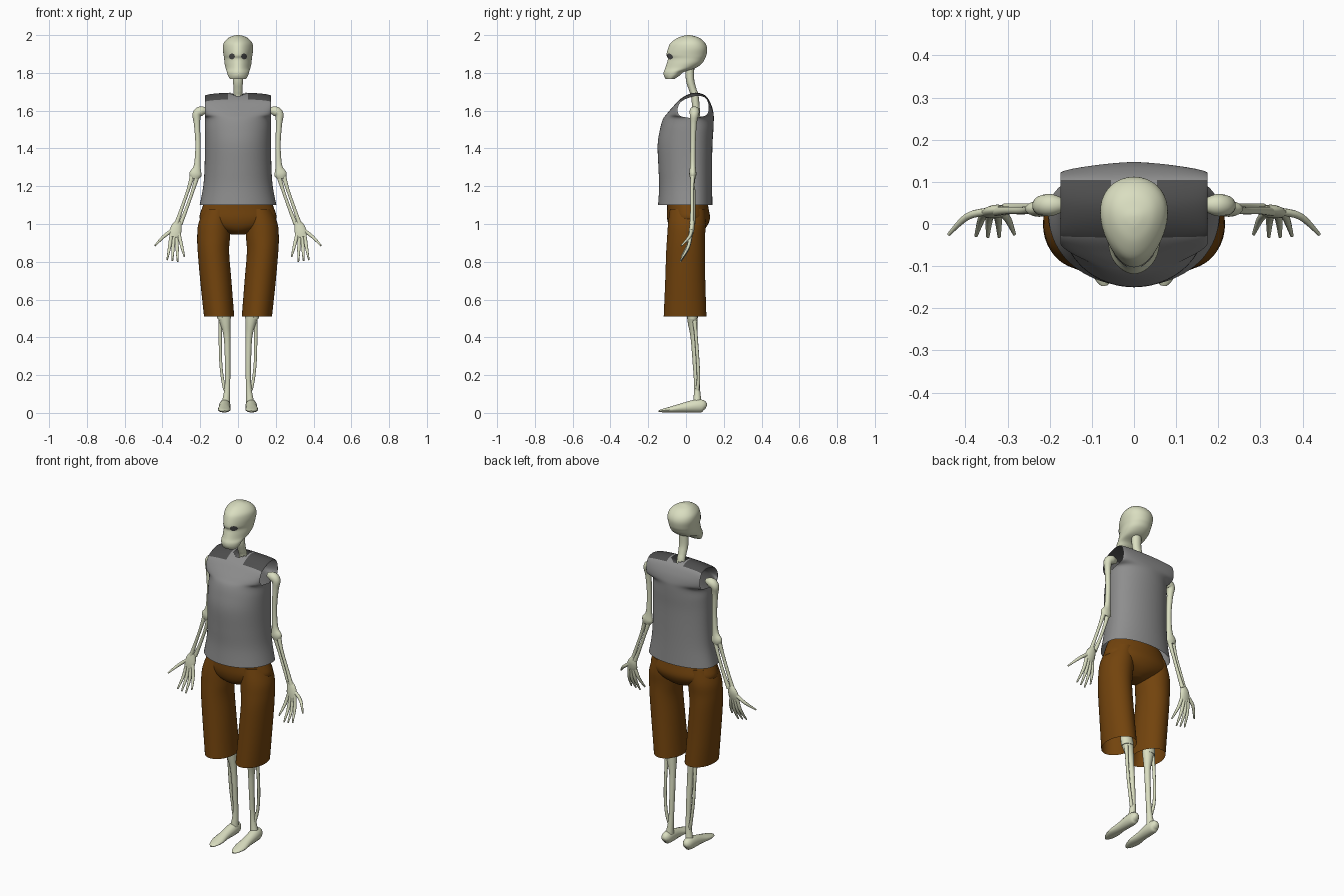
import bpy, bmesh, math
from mathutils import Vector
from mathutils.bvhtree import BVHTree


def material(name, rgb):
    m = bpy.data.materials.new(name)
    m.diffuse_color = (*rgb, 1)
    return m


BONE = material("bone", (0.70, 0.73, 0.53))
GREY = material("shirt grey", (0.27, 0.27, 0.27))
DARK = material("dark grey", (0.075, 0.075, 0.075))
BROWN = material("shorts brown", (0.17, 0.057, 0.004))


def smooth_keys(keys, n):
    """Catmull-Rom interpolation of key tuples, n steps per span."""
    out = []
    for i in range(len(keys) - 1):
        a, b, c, d = (keys[min(max(i + k, 0), len(keys) - 1)] for k in (-1, 0, 1, 2))
        for j in range(n):
            t = j / n
            out.append(tuple(
                0.5 * (2 * q + (r - p) * t + (2 * p - 5 * q + 4 * r - s) * t * t
                       + (3 * q - p - 3 * r + s) * t ** 3)
                for p, q, r, s in zip(a, b, c, d)))
    return out + [keys[-1]]


def finish(name, bm, mats, mirror=False):
    bmesh.ops.recalc_face_normals(bm, faces=bm.faces)
    me = bpy.data.meshes.new(name)
    bm.to_mesh(me)
    bm.free()
    for m in mats:
        me.materials.append(m)
    me.shade_smooth()
    me.set_sharp_from_angle(angle=math.radians(50))
    ob = bpy.data.objects.new(name, me)
    bpy.context.collection.objects.link(ob)
    if mirror:
        ob.modifiers.new("Mirror", 'MIRROR')
    return ob


def skin(name, rings, mat, caps, mirror):
    """Closed rings of points joined by quads."""
    bm = bmesh.new()
    vs = [[bm.verts.new(p) for p in r] for r in rings]
    n = len(vs[0])
    for a, b in zip(vs, vs[1:]):
        for i in range(n):
            bm.faces.new((a[i], a[(i + 1) % n], b[(i + 1) % n], b[i]))
    if caps[0]:
        bm.faces.new(vs[0])
    if caps[1]:
        bm.faces.new(vs[-1])
    return finish(name, bm, [mat], mirror)


def loft(name, keys, mat, narrow=0.0, caps=(True, True), mirror=False, n=40):
    """Horizontal oval sections: keys are (z, x0, x1, front y, back y)."""
    rings = []
    for z, x0, x1, y0, y1 in smooth_keys(keys, 4):
        ring = []
        for i in range(n):
            t = 2 * math.pi * i / n
            ring.append(((x0 + x1) / 2 + (x1 - x0) / 2 * math.sin(t) * (1 - narrow * math.cos(t)),
                         (y0 + y1) / 2 - (y1 - y0) / 2 * math.cos(t), z))
        rings.append(ring)
    return skin(name, rings, mat, caps, mirror)


def tube(name, keys, ref=(0, 1, 0), mirror=True, n=14):
    """Bone along a path: keys are (x, y, z, radius along ref, other radius)."""
    pts = smooth_keys(keys, 4)
    ref = Vector(ref)
    rings = []
    for i, p in enumerate(pts):
        t = (Vector(pts[min(i + 1, len(pts) - 1)][:3]) - Vector(pts[max(i - 1, 0)][:3])).normalized()
        a = (ref - t * ref.dot(t)).normalized()
        b = t.cross(a)
        rings.append([Vector(p[:3]) + a * p[3] * math.cos(w) + b * p[4] * math.sin(w)
                      for w in (2 * math.pi * k / n for k in range(n))])
    return skin(name, rings, BONE, (True, True), mirror)


# Skull
skull_profile = [(1.768, .042, -.108, -.06), (1.785, .052, -.117, -.035), (1.805, .058, -.118, -.01),
                 (1.825, .064, -.110, .05), (1.85, .070, -.102, .085), (1.875, .072, -.096, .10),
                 (1.895, .075, -.103, .108), (1.93, .079, -.095, .112), (1.96, .073, -.08, .10),
                 (1.985, .050, -.045, .072), (1.997, .022, -.01, .035), (2.0, .004, .01, .02)]
skull = loft("skull", [(z, -w, w, f, b) for z, w, f, b in skull_profile], BONE, narrow=0.2)

# Eye sockets: dark discs laid on the skull surface
tree = BVHTree.FromPolygons([v.co for v in skull.data.vertices],
                            [p.vertices[:] for p in skull.data.polygons])
bm = bmesh.new()
bmesh.ops.create_circle(bm, cap_ends=True, cap_tris=True, segments=16, radius=0.0155)
for v in bm.verts:
    x, z = v.co.x + 0.032, v.co.y + 1.887
    hit = tree.ray_cast(Vector((x, -1, z)), Vector((0, 1, 0)))[0]
    v.co = (x, hit.y - 0.003, z)
finish("eye_sockets", bm, [DARK], True)

# Neck and spine
tube("spine", [(0, .02, 1.83, .024, .028), (0, .022, 1.76, .022, .027), (0, .036, 1.71, .02, .024),
               (0, .05, 1.65, .02, .024), (0, .06, 1.4, .02, .022), (0, .04, 1.05, .02, .022)], mirror=False)

# Shirt: one sheet running up the front, over the shoulders and down the back
# rows: z at middle, z at side, half width, y at middle, y at side
low = [(1.10, .203), (1.20, .184), (1.30, .177), (1.42, .175), (1.50, .175), (1.555, .175)]
front_y = (-.148, -.142, -.146, -.150, -.138, -.122)
back_y = (.14, .138, .138, .14, .145, .147)
rows = [(z, z, w, y, .03) for (z, w), y in zip(low, front_y)]
rows += [(1.585, 1.572, .175, -.10, -.03), (1.62, 1.605, .175, -.07, -.045),
         (1.66, 1.645, .175, -.032, -.028), (1.688, 1.668, .175, .015, .015),
         (1.695, 1.678, .175, .06, .065), (1.678, 1.665, .175, .105, .105),
         (1.635, 1.62, .175, .132, .12), (1.59, 1.575, .175, .145, .105)]
rows += [(z, z, w, y, .03) for (z, w), y in reversed(list(zip(low, back_y)))]
STEPS, COLS = 5, 40
bm = bmesh.new()
old = None
for r, (zm, zs, w, ym, ys) in enumerate(smooth_keys(rows, STEPS)):
    line = []
    for i in range(COLS + 1):
        t = math.pi * (i / COLS - 0.5)
        c = max(math.cos(t), 0)
        line.append(bm.verts.new((w * math.sin(t), ys + (ym - ys) * c ** 0.9, zs + (zm - zs) * c)))
    if old:
        for i in range(COLS):
            f = bm.faces.new((old[i], old[i + 1], line[i + 1], line[i]))
            x = f.calc_center_median().x
            f.material_index = int(8 * STEPS < r <= 11 * STEPS and abs(x) > 0.06)
    old = line
# neck opening
hole = [f for f in bm.faces for c in [f.calc_center_median()]
        if c.z > 1.6 and (c.x / .042) ** 2 + ((c.y - .045) / .05) ** 2 < 1]
bmesh.ops.delete(bm, geom=hole, context='FACES')
bmesh.ops.remove_doubles(bm, verts=bm.verts, dist=0.001)
finish("shirt", bm, [GREY, DARK])

# Shorts
loft("shorts_hips", [(1.13, -.17, .17, -.10, .11), (1.08, -.192, .192, -.10, .12),
                     (1.03, -.203, .203, -.10, .127), (.99, -.165, .165, -.09, .112),
                     (.962, -.09, .09, -.07, .085), (.945, -.035, .035, -.035, .05)], BROWN)
loft("shorts_leg", [(1.08, .04, .18, -.085, .10), (1.0, .038, .21, -.095, .105), (.93, .042, .216, -.10, .10),
                    (.85, .047, .213, -.105, .10), (.7, .035, .20, -.11, .102), (.51, .02, .18, -.118, .108)],
     BROWN, caps=(True, False), mirror=True)

# Leg bones and feet
tube("thigh_bone", [(.12, .02, 1.0, .025, .025), (.095, .01, .75, .018, .018),
                    (.078, .03, .55, .028, .036), (.074, .035, .50, .028, .036)])
tube("shin_bone", [(.072, .033, .51, .028, .036), (.066, .036, .47, .025, .027), (.058, .042, .40, .018, .018),
                   (.055, .05, .28, .016, .015), (.056, .058, .14, .015, .015), (.066, .06, .04, .024, .024)])
tube("calf_bone", [(.092, .045, .49, .012, .012), (.094, .052, .42, .009, .009), (.092, .062, .28, .009, .008),
                   (.082, .066, .18, .009, .008), (.068, .06, .12, .01, .01)])
tube("foot", [(.068, .106, .03, .012, .012), (.069, .09, .036, .026, .032), (.070, .05, .036, .031, .035),
              (.072, -.02, .027, .030, .025), (.073, -.08, .018, .034, .016), (.072, -.125, .012, .024, .009),
              (.071, -.146, .008, .008, .004)], ref=(1, 0, 0))

# Arm bones
tube("upper_arm", [(.165, .045, 1.60, .014, .014), (.195, .045, 1.598, .026, .026), (.218, .044, 1.58, .024, .024),
                   (.217, .04, 1.53, .017, .017), (.212, .037, 1.42, .014, .014), (.216, .036, 1.31, .015, .018),
                   (.225, .036, 1.265, .019, .034), (.228, .036, 1.24, .014, .022)], ref=(0, 1, 0))
for name, dx, dy in (("forearm_inner", -.012, 0.004), ("forearm_outer", .014, -.004)):
    tube(name, [(.226 + dx, .036, 1.26, .012, .014), (.25 + dx, .036 + dy, 1.18, .009, .009),
                (.285 + dx, .036 + dy, 1.08, .009, .009), (.315 + dx * .8, .034 + dy, 1.0, .011, .012)])

# Hand and fingers
tube("palm", [(.313, .034, 1.015, .01, .016), (.325, .032, .985, .014, .028),
              (.332, .027, .955, .013, .032), (.336, .022, .93, .009, .026)])
fingers = [((.345, .03, .97), (.395, .018, .932), (.44, -.025, .885)),
           ((.352, .026, .95), (.362, .012, .88), (.375, -.028, .81)),
           ((.338, .026, .94), (.344, .010, .87), (.347, -.03, .805)),
           ((.326, .026, .94), (.322, .010, .87), (.320, -.03, .80)),
           ((.314, .026, .95), (.300, .012, .89), (.284, -.024, .828))]
for i, (a, b, c) in enumerate(fingers):
    tube(f"finger_{i + 1}", [(*a, .009, .010), (*b, .0085, .009), (*c, .004, .004)], n=10)
